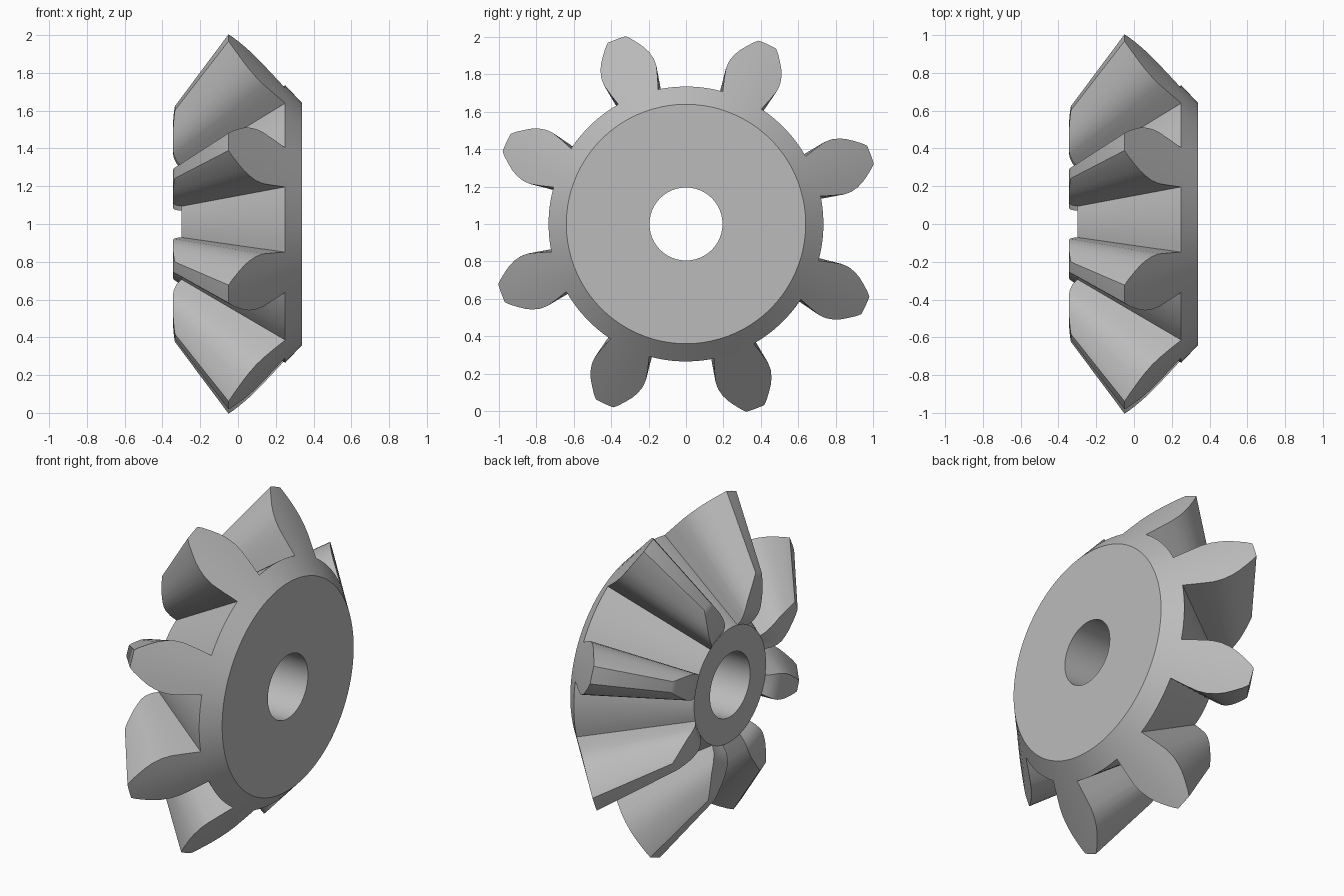
import bpy, bmesh
from math import sin, cos, radians

cube = bpy.data.objects.get("Cube")
if cube:
    bpy.data.objects.remove(cube, do_unlink=True)

TEETH = 8
PITCH = 360 / TEETH
FIRST = 20.6            # angle of the first tooth, from +z towards -y
APEX = -0.8             # x of the common cone apex
ROOT_X, ROOT_R = 0.25, 0.735
BACK_X, BACK_R = 0.34, 0.64
FRONT_X, BORE = -0.30, 0.195
GAP_STEPS = 8
ACROSS = [-1, -0.5, 0, 0.5, 1]

# Tooth section: radius on the back cone, half angle, x of the small end
SECTION = [(ROOT_R, 8.9, FRONT_X), (0.80, 9.6, -0.325), (0.86, 10.0, -0.34),
           (0.90, 9.6, -0.345), (0.94, 8.5, -0.345), (0.97, 7.3, -0.345),
           (1.00, 5.8, -0.343), (1.035, 4.0, -0.339), (1.055, 2.75, -0.334)]


def back_cone_x(r):
    return ROOT_X - (r - ROOT_R) * 0.3 / 0.32


def front_radius(r, x):
    return r * (x - APEX) / (back_cone_x(r) - APEX)


bm = bmesh.new()


def vert(x, r, angle):
    a = radians(angle)
    return bm.verts.new((x, -r * sin(a), 1 + r * cos(a)))


def strip(a, b):
    for i in range(len(a) - 1):
        bm.faces.new((a[i], a[i + 1], b[i + 1], b[i]))


# Angles around the hub: across each tooth root, then along each gap
half = SECTION[0][1]
angles = []
for t in range(TEETH):
    centre = FIRST + t * PITCH
    angles += [centre + half * u for u in ACROSS]
    gap = PITCH - 2 * half
    angles += [centre + half + gap * k / GAP_STEPS for k in range(1, GAP_STEPS)]
per_tooth = len(ACROSS) + GAP_STEPS - 1

# Hub rings, closed through the bore
profile = [(FRONT_X, BORE), (BACK_X, BORE), (BACK_X, BACK_R), (ROOT_X, ROOT_R),
           (FRONT_X, front_radius(ROOT_R, FRONT_X))]
rings = [[vert(x, r, a) for a in angles] for x, r in profile]
root_back, root_front = rings[3], rings[4]
for a, b in zip(rings, rings[1:] + rings[:1]):
    if a is not root_back:
        strip(a + a[:1], b + b[:1])

# Root floors and tapered teeth
for t in range(TEETH):
    s = t * per_tooth
    n = len(ACROSS)
    floor = [i % len(angles) for i in range(s + n - 1, s + per_tooth + 1)]
    strip([root_back[i] for i in floor], [root_front[i] for i in floor])
    back, front = [root_back[s:s + n]], [root_front[s:s + n]]
    for r, h, xf in SECTION[1:]:
        turn = [FIRST + t * PITCH + h * u for u in ACROSS]
        back.append([vert(back_cone_x(r), r, a) for a in turn])
        front.append([vert(xf, front_radius(r, xf), a) for a in turn])
    for rows in (back, front):
        for a, b in zip(rows, rows[1:]):
            strip(a, b)
    for side in (0, -1):
        strip([row[side] for row in back], [row[side] for row in front])
    strip(back[-1], front[-1])

bmesh.ops.recalc_face_normals(bm, faces=bm.faces)
mesh = bpy.data.meshes.new("bevel_gear")
bm.to_mesh(mesh)
bm.free()
gear = bpy.data.objects.new("bevel_gear", mesh)
bpy.context.collection.objects.link(gear)

# Plain grey material
grey = bpy.data.materials.new("plain_grey")
grey.use_nodes = True
colour = (0.5, 0.5, 0.5, 1)
grey.diffuse_color = colour
grey.node_tree.nodes["Principled BSDF"].inputs["Base Color"].default_value = colour
mesh.materials.append(grey)

bpy.ops.object.select_all(action="DESELECT")
gear.select_set(True)
bpy.context.view_layer.objects.active = gear
bpy.ops.object.shade_smooth_by_angle(angle=radians(28))
